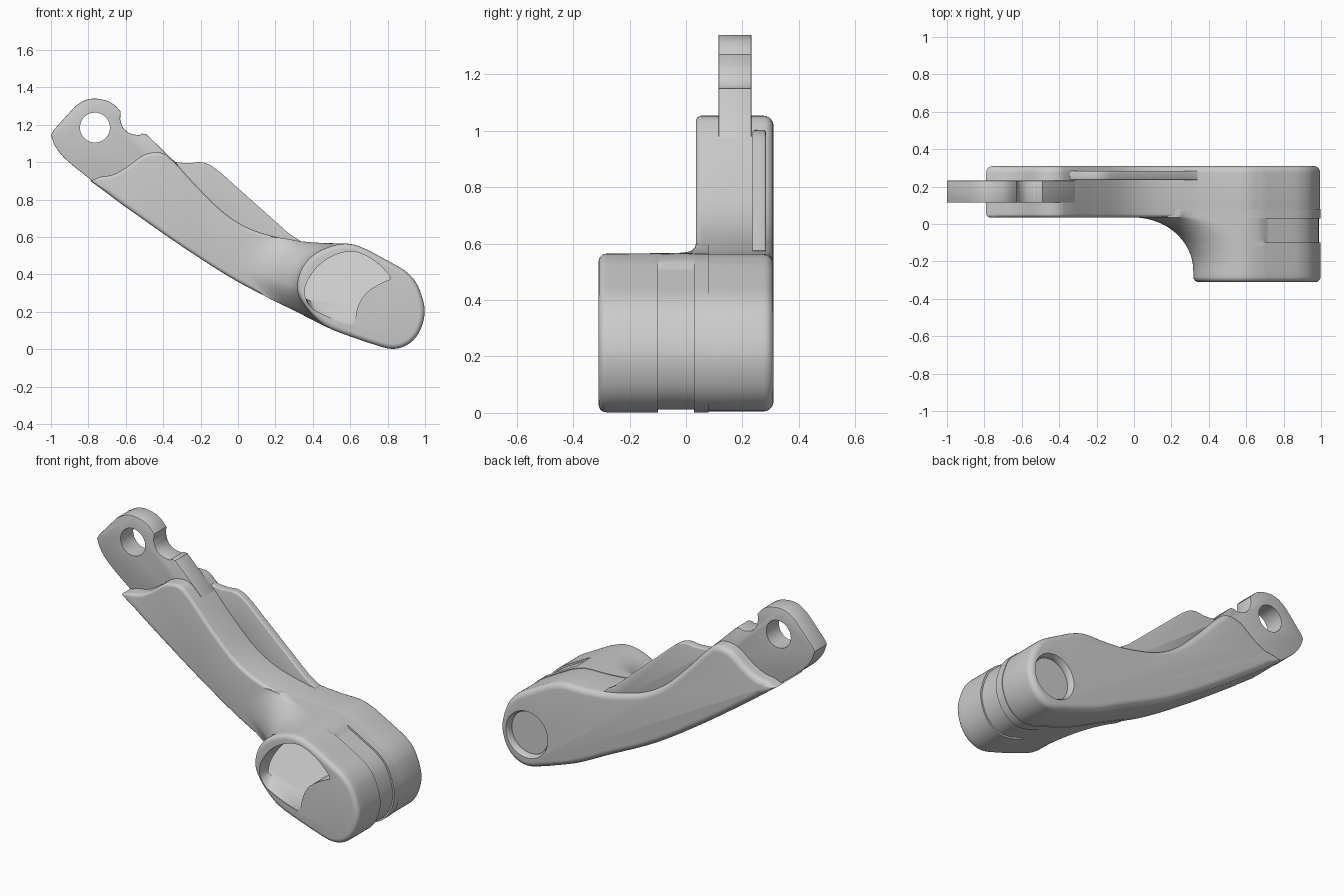
import bpy, bmesh, math
from mathutils import Vector

cube = bpy.data.objects.get("Cube")
if cube:
    bpy.data.objects.remove(cube, do_unlink=True)

grey = bpy.data.materials.new("satin grey")
grey.use_nodes = True
COLOR = (0.6, 0.6, 0.6, 1)
grey.diffuse_color = COLOR
grey.node_tree.nodes["Principled BSDF"].inputs["Base Color"].default_value = COLOR


def smooth(points, steps=6):
    """Curve through the given (x, z) points."""
    p = [Vector(q) for q in points]
    p = [2 * p[0] - p[1]] + p + [2 * p[-1] - p[-2]]
    out = []
    for a, b, c, d in zip(p, p[1:], p[2:], p[3:]):
        for k in range(steps):
            t = k / steps
            out.append(0.5 * (2 * b + (c - a) * t + (2 * a - 5 * b + 4 * c - d) * t**2
                              + (3 * b - a - 3 * c + d) * t**3))
    return out + [p[-2]]


def inset(loop, amount):
    """Move a clockwise outline inward."""
    out = []
    for i, p in enumerate(loop):
        e = (p - loop[i - 1]).normalized()
        f = (loop[(i + 1) % len(loop)] - p).normalized()
        t = (e + f).normalized()
        out.append(p + Vector((t.y, -t.x)) * amount)
    return out


def loft(name, sections):
    """Skin a list of (y, outline) sections and cap both ends."""
    bm = bmesh.new()
    rings = [[bm.verts.new((p.x, y, p.y)) for p in loop] for y, loop in sections]
    for a, b in zip(rings, rings[1:]):
        for i in range(len(a)):
            bm.faces.new((a[i - 1], a[i], b[i], b[i - 1]))
    bm.faces.new(rings[0])
    bm.faces.new(rings[-1][::-1])
    bmesh.ops.recalc_face_normals(bm, faces=bm.faces)
    mesh = bpy.data.meshes.new(name)
    bm.to_mesh(mesh)
    bm.free()
    obj = bpy.data.objects.new(name, mesh)
    bpy.context.collection.objects.link(obj)
    mesh.materials.append(grey)
    return obj


def rounded(loop, y0, y1, r0, r1, steps=5):
    """Sections of a slab with rounded front and back edges."""
    arc = [k / steps * math.pi / 2 for k in range(steps + 1)]
    front = [(y0 + r0 * (1 - math.sin(a)), inset(loop, r0 * (1 - math.cos(a)))) for a in arc[::-1]]
    back = [(y1 - r1 * (1 - math.sin(a)), inset(loop, r1 * (1 - math.cos(a)))) for a in arc]
    return [(y0 + r0 * (1 - math.sin(a)), s[1]) for a, s in zip(arc[::-1], front)] + back


def circle(x, z, r, n=48):
    return [Vector((x + r * math.cos(math.tau * k / n), z - r * math.sin(math.tau * k / n)))
            for k in range(n)]


def cut(obj, cutter):
    mod = obj.modifiers.new("cut", "BOOLEAN")
    mod.object, mod.operation, mod.solver = cutter, "DIFFERENCE", "MANIFOLD"
    bpy.context.view_layer.objects.active = obj
    bpy.ops.object.modifier_apply(modifier=mod.name)
    bpy.data.objects.remove(cutter, do_unlink=True)


# Outline of the arm: top edge, rounded end, underside, pointed lip
GROOVE_X = 0.69
lip_point = Vector((-.79, .9))
top = smooth([(-.735, .922), (-.67, .933), (-.6, .97), (-.5, 1.04), (-.41, 1.05),
              (-.34, 1.0), (-.2, .85), (-.05, .71), (.1, .63), (.3, .58), (.45, .565),
              (.6, .56), (GROOVE_X, .53)])
end = smooth([(GROOVE_X, .53), (.8, .47), (.9, .41), (.96, .335), (.995, .21), (.97, .1),
              (.91, .03), (.82, .005), (GROOVE_X, .04)])
under = smooth([(GROOVE_X, .04), (.5, .11), (.3, .21), (0, .36), (-.3, .55), (-.6, .76),
                (-.7, .834)])
arm = loft("arm", rounded([lip_point] + top + end[1:] + under[1:], .035, .31, .02, .035))
cut(arm, loft("recess_cutter", [(.27, circle(.82, .2, .125)), (.29, circle(.82, .2, .125)),
                                (.35, circle(.82, .2, .16))]))


# Wide end boss, blending back into the arm
def height(curve, x):
    pts = sorted(curve, key=lambda p: p.x)
    for a, b in zip(pts, pts[1:]):
        if a.x <= x <= b.x:
            return a.y + (b.y - a.y) * (x - a.x) / max(b.x - a.x, 1e-6)
    return pts[-1].y


def boss_loop(y, groove=False, shrink=0.0):
    t = min(1, max(0, (y + .25) / .285))
    left = .32 * math.sqrt(1 - t * t)
    hi, lo = height(top, left), height(under, left)
    mid = lo + .35 * (hi - lo)

    def edge(curve, radius):
        pts = []
        for k in range(28):
            x = left + (GROOVE_X - left) * (k / 28) ** 2
            h = math.sqrt(1 - (1 - min(1, (x - left) / radius)) ** 2)
            pts.append(Vector((x, mid + (height(curve, x) - mid) * h)))
        return pts

    upper, lower = edge(top, .28), edge(under, .17)
    sides = [end[0]] + (inset(end, .01) if groove else end)[1:-1] + [end[-1]]
    return inset(upper + sides + lower[:0:-1], shrink - .003)


sections = []
for k in range(6):
    a = k / 5 * math.pi / 2
    sections.append((-.31 + .028 * (1 - math.cos(a)), boss_loop(-.31, shrink=.028 * (1 - math.sin(a)))))
ys = [-.25 + .285 * math.sin(k / 14 * math.pi / 2) for k in range(15)]
for y in sorted(ys + [-.1, -.0999, .0289, .029, .08]):
    sections.append((y, boss_loop(y, -.1 < y < .029)))
boss = loft("end_boss", sections)

# Pocket in the front of the boss: floor slopes back upward, low shelf at the bottom
rim = smooth([(.81, .395), (.74, .465), (.66, .51), (.59, .522), (.5, .495), (.42, .435),
              (.365, .35), (.36, .28), (.4, .215), (.5, .165), (.605, .13)])
lip = smooth([(.605, .13), (.625, .155), (.64, .225), (.68, .295), (.75, .345), (.815, .375)])
pocket = (rim + lip[1:])[::-1]
floor = [Vector((p.x, max(p.y, .27 - .42 * (p.x - .36)))) for p in pocket]
pocket_cutter = loft("pocket_cutter", [(-.4, pocket), (-.305, pocket), (-.2, floor)])
for v in pocket_cutter.data.vertices:
    if v.co.y > -.25:
        v.co.y = -.22 + .6 * (v.co.z - .3)
cut(boss, pocket_cutter)

# Thin tongue with pivot hole and notch
crown = smooth([(-.87, 1.3), (-.82, 1.33), (-.765, 1.34), (-.7, 1.328), (-.66, 1.305), (-.627, 1.27)])
notch = smooth([(-.63, 1.23), (-.615, 1.185), (-.58, 1.155), (-.53, 1.145), (-.515, 1.152), (-.49, 1.15)])
heel = smooth([(-.76, .885), (-.88, .98), (-.94, 1.035), (-.98, 1.09), (-1, 1.145)])
root = [Vector(p) for p in ((-.32, .985), (-.25, .8), (-.5, .72))]
outline = crown + notch + root + heel + [Vector((-.985, 1.172))]
tongue = loft("tongue", rounded(outline, .115, .232, .004, .004, 2))
cut(tongue, loft("hole_cutter", [(0, circle(-.765, 1.185, .08)), (.4, circle(-.765, 1.185, .08))]))

# Raised fin along the top of the arm
ridge = smooth([(-.38, 1.01), (-.33, 1.0), (-.26, .995), (-.2, 1.0), (-.15, .985), (-.1, .95)])
ridge += [Vector(p) for p in ((.27, .62), (.34, .575), (.3, .5), (-.1, .65), (-.36, .9))]
fin = loft("fin", rounded(ridge, .235, .283, .008, .008, 3))

bpy.ops.object.select_all(action="DESELECT")
for obj in (arm, boss, tongue, fin):
    obj.select_set(True)
bpy.context.view_layer.objects.active = arm
bpy.ops.object.shade_smooth_by_angle(angle=math.radians(32))
